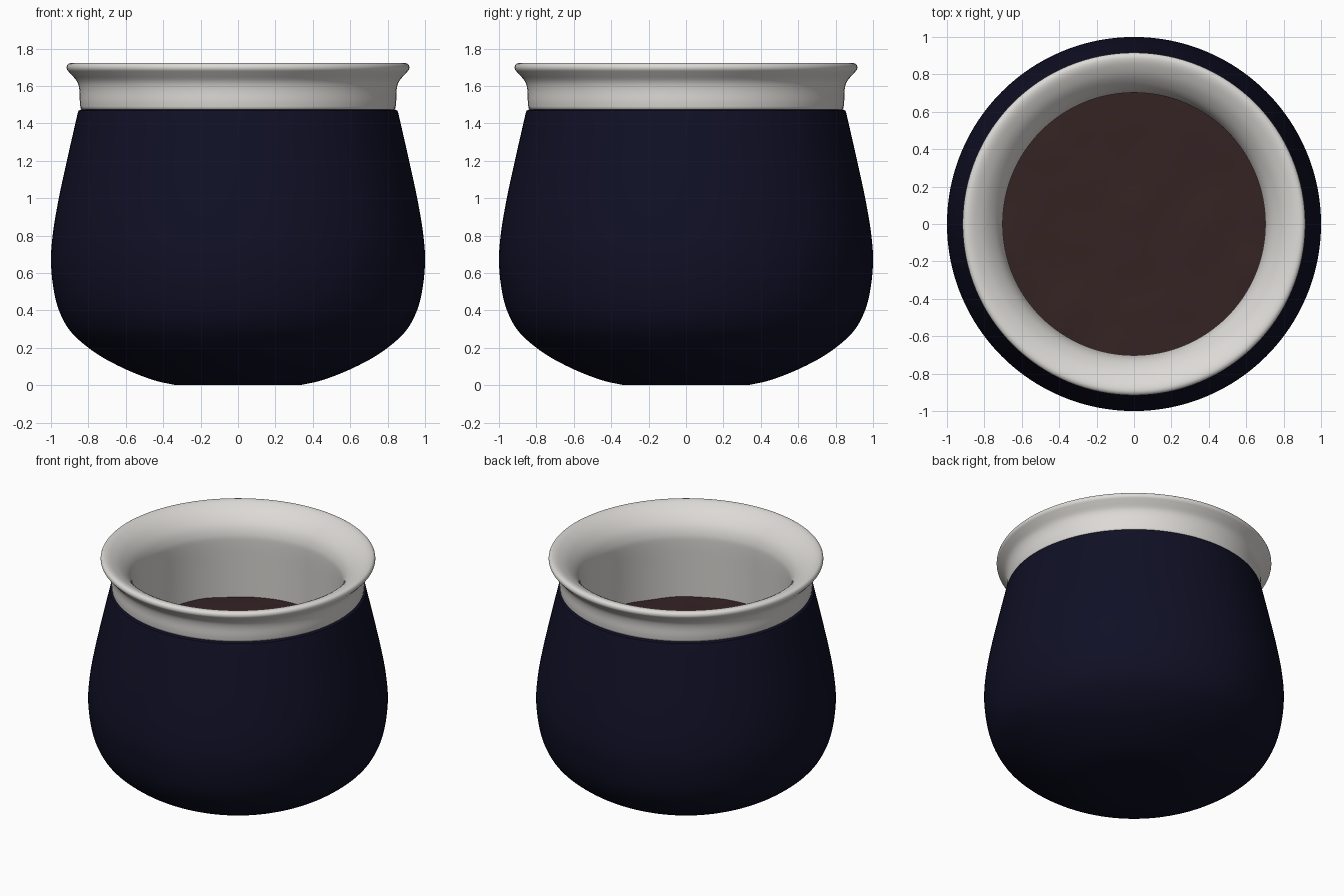
import bpy, bmesh, math
from mathutils import Vector, noise

if "Cube" in bpy.data.objects:
    bpy.data.objects.remove(bpy.data.objects["Cube"])

SEG = 128


def material(name, rgb):
    m = bpy.data.materials.new(name)
    m.diffuse_color = (*rgb, 1)
    m.use_nodes = True
    m.node_tree.nodes["Principled BSDF"].inputs["Base Color"].default_value = m.diffuse_color
    return m


navy = material("navy glaze", (0.005, 0.005, 0.019))
cream = material("off white glaze", (0.72, 0.70, 0.67))
brown = material("dark brown soil", (0.036, 0.017, 0.017))


def smooth_path(pts, steps=4):
    """Catmull-Rom curve through profile points (radius, height)."""
    p = [Vector(q) for q in pts]
    p = [p[0] * 2 - p[1]] + p + [p[-1] * 2 - p[-2]]
    out = []
    for i in range(1, len(p) - 2):
        a, b, c, d = p[i - 1:i + 3]
        for k in range(steps):
            t = k / steps
            out.append(0.5 * (2 * b + (c - a) * t + (2 * a - 5 * b + 4 * c - d) * t * t
                              + (3 * b - a - 3 * c + d) * t ** 3))
    return out + [p[-2]]


def lathe(name, path, mat, cap_start=False, cap_end=False):
    """Spin a profile around z."""
    bm = bmesh.new()
    rings = []
    for r, z in path:
        rings.append([bm.verts.new((r * math.cos(math.tau * i / SEG),
                                    r * math.sin(math.tau * i / SEG), z)) for i in range(SEG)])
    for lo, hi in zip(rings, rings[1:]):
        for i in range(SEG):
            j = (i + 1) % SEG
            bm.faces.new((lo[i], lo[j], hi[j], hi[i]))
    if cap_start:
        bm.faces.new(rings[0][::-1])
    if cap_end:
        bm.faces.new(rings[-1])
    me = bpy.data.meshes.new(name)
    bm.to_mesh(me)
    bm.free()
    me.materials.append(mat)
    ob = bpy.data.objects.new(name, me)
    bpy.context.collection.objects.link(ob)
    bpy.ops.object.select_all(action='DESELECT')
    ob.select_set(True)
    bpy.context.view_layer.objects.active = ob
    bpy.ops.object.shade_smooth_by_angle(angle=math.radians(40))
    return ob


# Rounded pot body with a small flat foot
body = smooth_path([(0.33, 0), (0.45, 0.027), (0.60, 0.085), (0.75, 0.165), (0.875, 0.265),
                    (0.94, 0.36), (0.98, 0.48), (1.0, 0.65), (0.99, 0.81), (0.96, 0.99),
                    (0.915, 1.2), (0.857, 1.455)])
lathe("pot_body", body + [Vector((0.853, 1.468)), Vector((0.843, 1.473)),
                          Vector((0.80, 1.475))], navy, cap_start=True)

# Flared rim: outside collar, rounded lip, funnel and inner wall
rim = smooth_path([(0.842, 1.482), (0.846, 1.52), (0.848, 1.58), (0.861, 1.625), (0.895, 1.665),
                   (0.915, 1.69), (0.912, 1.713), (0.89, 1.723), (0.85, 1.712), (0.79, 1.675),
                   (0.735, 1.615), (0.707, 1.55), (0.702, 1.48), (0.71, 1.3), (0.725, 1.0)])
lathe("pot_rim", [Vector((0.78, 1.474)), Vector((0.835, 1.475))] + rim, cream)

# Soil: slightly uneven disc inside the pot
soil = lathe("soil", [(0.74 - 0.74 * k / 24.5, 1.08) for k in range(25)], brown, cap_end=True)
for v in soil.data.vertices:
    v.co.z += 0.012 * noise.noise(v.co * 4)
